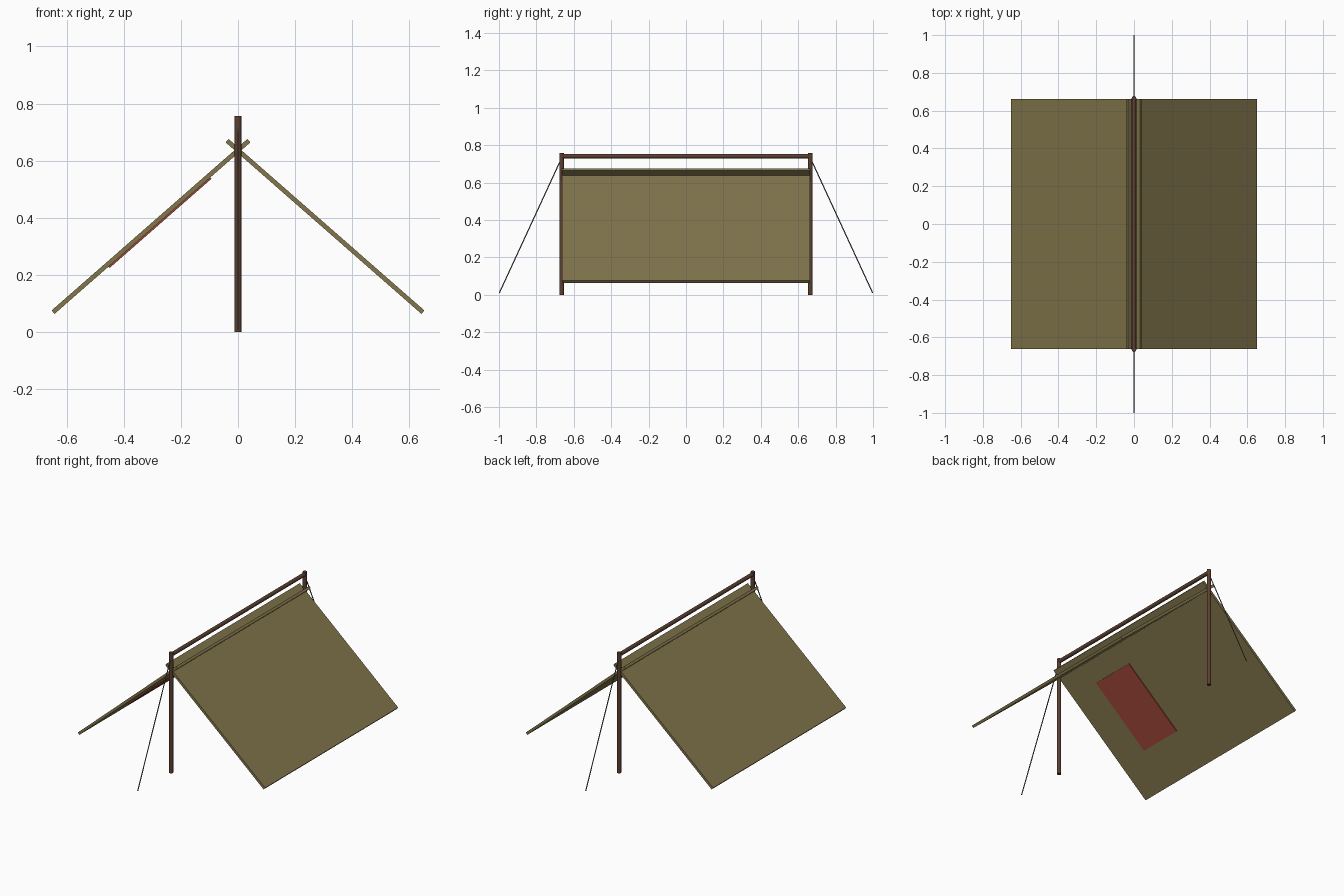
import bpy, bmesh, math
from mathutils import Vector, Matrix

if "Cube" in bpy.data.objects:
    bpy.data.objects.remove(bpy.data.objects["Cube"])


def material(name, rgb):
    m = bpy.data.materials.new(name)
    m.diffuse_color = (*rgb, 1.0)
    m.use_nodes = True
    m.node_tree.nodes["Principled BSDF"].inputs["Base Color"].default_value = m.diffuse_color
    return m


CANVAS = material("olive canvas", (0.223, 0.180, 0.072))
WOOD = material("dark brown wood", (0.105, 0.050, 0.030))
ROPE = material("grey rope", (0.115, 0.110, 0.105))
PATCH = material("red cloth", (0.340, 0.062, 0.040))


def finish(name, bm, mat):
    mesh = bpy.data.meshes.new(name)
    bm.to_mesh(mesh)
    bm.free()
    obj = bpy.data.objects.new(name, mesh)
    mesh.materials.append(mat)
    bpy.context.collection.objects.link(obj)
    return obj


def rod(name, start, end, radius, sides, mat):
    """Round bar between two points."""
    a, b = Vector(start), Vector(end)
    axis = b - a
    bm = bmesh.new()
    bmesh.ops.create_cone(
        bm, cap_ends=True, segments=sides, radius1=radius, radius2=radius,
        depth=axis.length,
        matrix=Matrix.Translation((a + b) / 2) @ axis.to_track_quat('Z', 'Y').to_matrix().to_4x4())
    obj = finish(name, bm, mat)
    bpy.ops.object.select_all(action='DESELECT')
    bpy.context.view_layer.objects.active = obj
    obj.select_set(True)
    bpy.ops.object.shade_smooth_by_angle(angle=math.radians(50))
    return obj


def sheet(name, low, high, y0, y1, thick, mat, drop=0.0):
    """Sloping slab between two (x, z) points, lowered along its normal by drop."""
    dx, dz = high[0] - low[0], high[1] - low[1]
    length = math.hypot(dx, dz)
    along = Vector((dx, 0, dz)) / length
    normal = Vector((-along.z, 0, along.x))
    if normal.z < 0:
        normal = -normal
    side = normal.cross(along)
    centre = Vector(((low[0] + high[0]) / 2, (y0 + y1) / 2, (low[1] + high[1]) / 2)) - normal * drop
    frame = Matrix((along, side, normal)).transposed().to_4x4()
    bm = bmesh.new()
    bmesh.ops.create_cube(
        bm, size=1, matrix=Matrix.Translation(centre) @ frame @ Matrix.Diagonal((length, y1 - y0, thick, 1)))
    return finish(name, bm, mat)


# Roof sheets crossing just below the ridge
LOW, HIGH = (0.647, 0.070), (-0.038, 0.670)
for name, s in (("right_roof_sheet", 1), ("left_roof_sheet", -1)):
    sheet(name, (s * LOW[0], LOW[1]), (s * HIGH[0], HIGH[1]), -0.662, 0.662, 0.016, CANVAS)


# Red patch on the underside of the left sheet
def on_left_sheet(t):
    return (-(LOW[0] + (HIGH[0] - LOW[0]) * t), LOW[1] + (HIGH[1] - LOW[1]) * t)


sheet("inner_patch", on_left_sheet(0.275), on_left_sheet(0.795), -0.447, -0.158, 0.007, PATCH, drop=0.0105)

# Upright poles, ridge pole and guy ropes
for name, s in (("front", -1), ("back", 1)):
    rod(name + "_pole", (0, s * 0.665, 0), (0, s * 0.665, 0.757), 0.0125, 12, WOOD)
    rod(name + "_guy_rope", (0, s * 0.668, 0.725), (0, s * 0.998, 0.010), 0.003, 6, ROPE)
rod("ridge_pole", (0, -0.668, 0.741), (0, 0.668, 0.741), 0.012, 12, WOOD)
